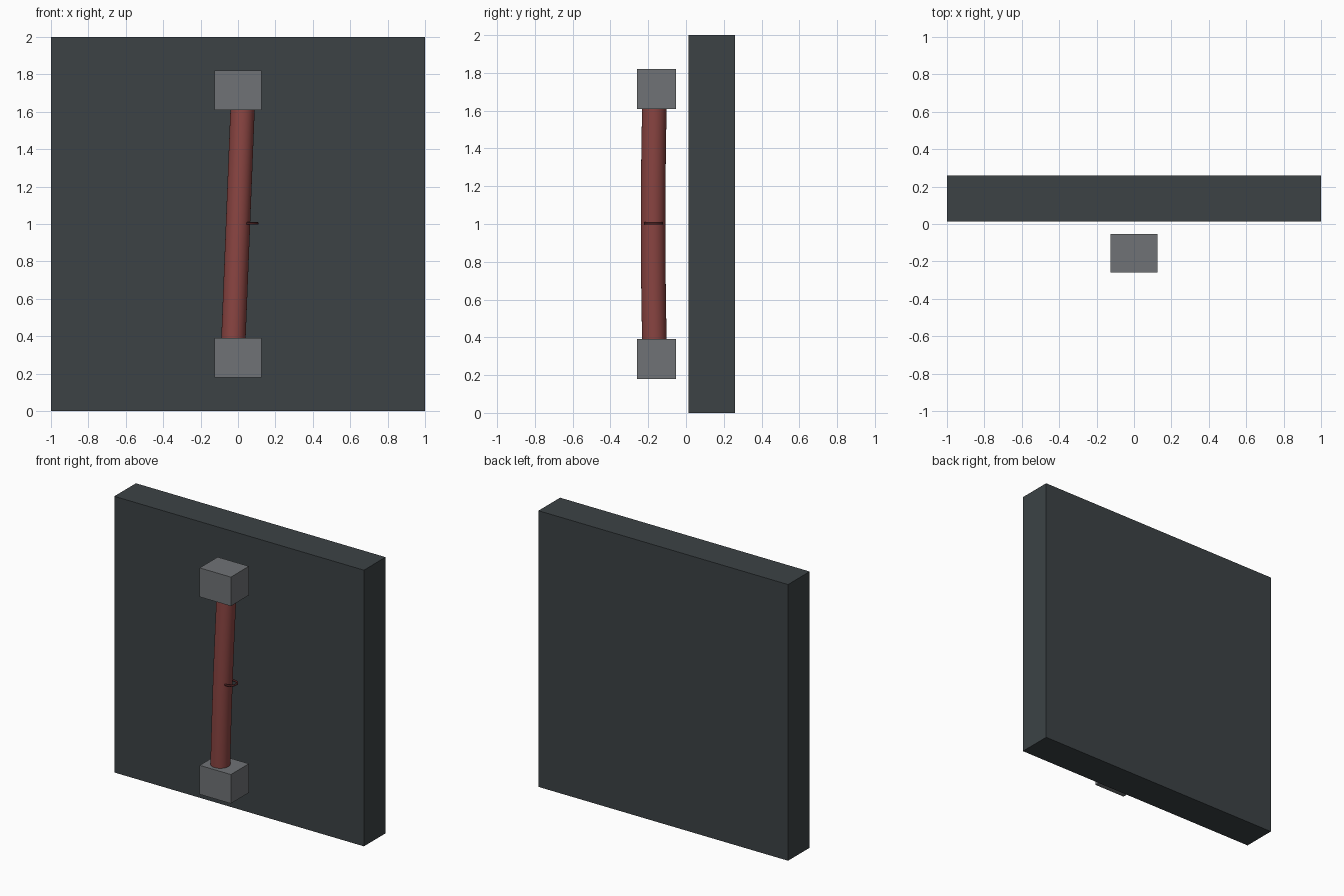
import bpy, bmesh, math

if "Cube" in bpy.data.objects:
    bpy.data.objects.remove(bpy.data.objects["Cube"])


def material(name, color):
    m = bpy.data.materials.new(name)
    m.diffuse_color = color
    m.use_nodes = True
    m.node_tree.nodes["Principled BSDF"].inputs["Base Color"].default_value = m.diffuse_color
    return m


def box(name, lo, hi, mat):
    bpy.ops.mesh.primitive_cube_add(size=1, location=[(a + b) / 2 for a, b in zip(lo, hi)])
    o = bpy.context.object
    o.name = name
    o.scale = [b - a for a, b in zip(lo, hi)]
    bpy.ops.object.transform_apply(location=False, rotation=False, scale=True)
    o.data.materials.append(mat)
    return o


dark = material("dark_slate", (0.045, 0.055, 0.06, 1))
grey = material("mount_grey", (0.16, 0.17, 0.18, 1))
red = material("bar_red", (0.26, 0.06, 0.055, 1))
deep_red = material("ring_red", (0.07, 0.015, 0.015, 1))

# Door panel
box("panel", (-1, 0.013, 0), (1, 0.26, 2), dark)

# Upper and lower handle mounts
for name, z in (("lower_mount", 0.18), ("upper_mount", 1.61)):
    box(name, (-0.125, -0.26, z), (0.125, -0.054, z + 0.21), grey)

# Leaning, slightly bowed handle bar swept from rings
SIDES, STEPS, R = 32, 12, 0.065
bm = bmesh.new()
rings = []
for i in range(STEPS + 1):
    t = -1 + 2 * i / STEPS
    cx, cy, z = 0.025 * t, -0.174 + 0.007 * t * t, 1 + 0.63 * t
    rings.append([bm.verts.new((cx + R * math.cos(a), cy + R * math.sin(a), z))
                  for a in (2 * math.pi * k / SIDES for k in range(SIDES))])
for a, b in zip(rings, rings[1:]):
    for k in range(SIDES):
        n = (k + 1) % SIDES
        bm.faces.new((a[k], a[n], b[n], b[k]))
bm.faces.new(rings[0][::-1])
bm.faces.new(rings[-1])
mesh = bpy.data.meshes.new("handle_bar")
bm.to_mesh(mesh)
bm.free()
bar = bpy.data.objects.new("handle_bar", mesh)
bpy.context.collection.objects.link(bar)
mesh.materials.append(red)
bpy.ops.object.select_all(action='DESELECT')
bar.select_set(True)
bpy.context.view_layer.objects.active = bar
bpy.ops.object.shade_smooth_by_angle(angle=math.radians(40))

# Small ring set into the side of the bar
bpy.ops.mesh.primitive_torus_add(major_radius=0.044, minor_radius=0.007, major_segments=32,
                                 minor_segments=10, location=(0.06, -0.172, 1.003))
ring = bpy.context.object
ring.name = "side_ring"
ring.data.materials.append(deep_red)
bpy.ops.object.shade_smooth_by_angle(angle=math.radians(40))
